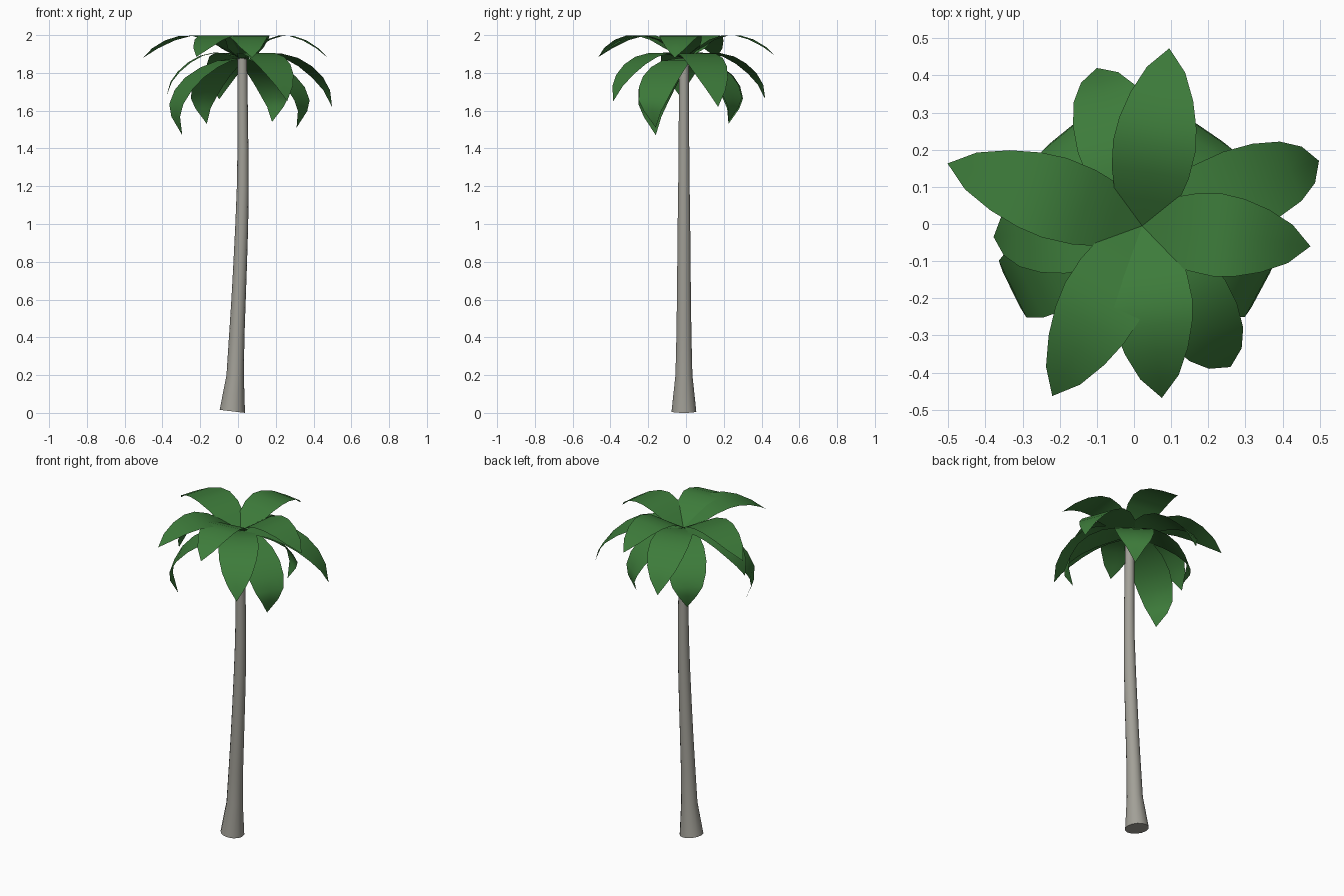
import bpy, bmesh, math
from mathutils import Vector

cube = bpy.data.objects.get("Cube")
if cube:
    bpy.data.objects.remove(cube, do_unlink=True)


def material(name, rgb):
    mat = bpy.data.materials.new(name)
    mat.use_nodes = True
    mat.diffuse_color = (*rgb, 1)
    mat.node_tree.nodes["Principled BSDF"].inputs["Base Color"].default_value = (*rgb, 1)
    return mat


bark = material("grey bark", (0.36, 0.35, 0.31))
green = material("leaf green", (0.047, 0.2, 0.043))


def finish(bm, name, mat):
    mesh = bpy.data.meshes.new(name)
    bm.to_mesh(mesh)
    bm.free()
    mesh.materials.append(mat)
    obj = bpy.data.objects.new(name, mesh)
    bpy.context.collection.objects.link(obj)
    bpy.context.view_layer.objects.active = obj
    bpy.ops.object.select_all(action='DESELECT')
    obj.select_set(True)
    bpy.ops.object.shade_smooth_by_angle(angle=math.radians(50))
    return obj


# Trunk: round rings (height, x offset, radius) with a flared foot and a gentle bend
SIDES = 14
RINGS = [(0.008, -0.03, 0.067), (0.2, -0.015, 0.046), (0.4, -0.007, 0.041),
         (0.6, 0.003, 0.038), (0.8, 0.012, 0.036), (1.0, 0.02, 0.034),
         (1.2, 0.025, 0.031), (1.4, 0.026, 0.029), (1.88, 0.022, 0.026)]
bm = bmesh.new()
loops = []
for i, (z, x, r) in enumerate(RINGS):
    loop = []
    for k in range(SIDES):
        a = math.tau * k / SIDES
        tilt = -0.008 * math.cos(a) if i == 0 else 0
        loop.append(bm.verts.new((x + r * math.cos(a), -0.011 + r * math.sin(a), z + tilt)))
    loops.append(loop)
for low, high in zip(loops, loops[1:]):
    for k in range(SIDES):
        n = (k + 1) % SIDES
        bm.faces.new((low[k], low[n], high[n], high[k]))
bm.faces.new(loops[0][::-1])
bm.faces.new(loops[-1])
finish(bm, "trunk", bark)

# Frond arcs: (share of the reach, height above the crown), from stem to tip
CROWN = Vector((0.022, -0.005, 1.88))
HALF_WIDTHS = (0.02, 0.085, 0.105, 0.112, 0.105, 0.085, 0.052, 0)
UPPER = [(0, 0), (0.15, 0.05), (0.3, 0.095), (0.45, 0.117),
         (0.58, 0.115), (0.73, 0.092), (0.88, 0.05), (1, 0)]
MIDDLE = [(0, 0), (0.18, 0.022), (0.36, 0.025), (0.54, 0.005),
          (0.7, -0.035), (0.84, -0.09), (0.94, -0.15), (1, -0.23)]
LOWER = [(0, 0), (0.3, -0.015), (0.56, -0.05), (0.8, -0.1),
         (0.98, -0.16), (1.1, -0.23), (1.11, -0.29), (1, -0.38)]


def frond(name, arc, tip):
    out = Vector((tip[0] - CROWN.x, tip[1] - CROWN.y, 0))
    side = Vector((-out.y, out.x, 0)).normalized()
    # Shift the arc gradually so that it ends at the wanted height
    correction = tip[2] - CROWN.z - arc[-1][1]
    bm = bmesh.new()
    rows = []
    for i, ((share, lift), w) in enumerate(zip(arc, HALF_WIDTHS)):
        t = i / (len(arc) - 1)
        p = CROWN + out * share + Vector((0, 0, lift + correction * t * t))
        offsets = (-w, 0, w) if w else (0,)
        rows.append([bm.verts.new(p + side * s) for s in offsets])
    for a, b in zip(rows, rows[1:]):
        for k in range(2):
            if len(b) == 1:
                bm.faces.new((a[k], b[0], a[k + 1]))
            else:
                bm.faces.new((a[k], b[k], b[k + 1], a[k + 1]))
    bmesh.ops.reverse_faces(bm, faces=[f for f in bm.faces if f.normal.z < 0])
    bmesh.ops.recalc_face_normals(bm, faces=bm.faces)
    bm.normal_update()
    if sum(f.normal.z for f in bm.faces) < 0:
        bmesh.ops.reverse_faces(bm, faces=bm.faces)
    finish(bm, name, green)


# Three tiers of fronds, each given by the positions of its tips
TIERS = [
    ("upper_frond", UPPER, [(0.095, 0.473, 1.89), (0.475, -0.06, 1.88), (0.075, -0.468, 1.88),
                            (-0.22, -0.463, 1.885), (-0.502, 0.163, 1.88)]),
    ("middle_frond", MIDDLE, [(0.498, 0.17, 1.62), (0.26, -0.385, 1.65),
                              (-0.1, 0.42, 1.66), (-0.378, -0.035, 1.68)]),
    ("lower_frond", LOWER, [(-0.295, -0.16, 1.47), (0.31, -0.16, 1.51),
                            (0.18, 0.225, 1.54), (-0.165, 0.225, 1.53)]),
]
for name, arc, tips in TIERS:
    for n, tip in enumerate(tips, 1):
        frond(f"{name}_{n}", arc, tip)
